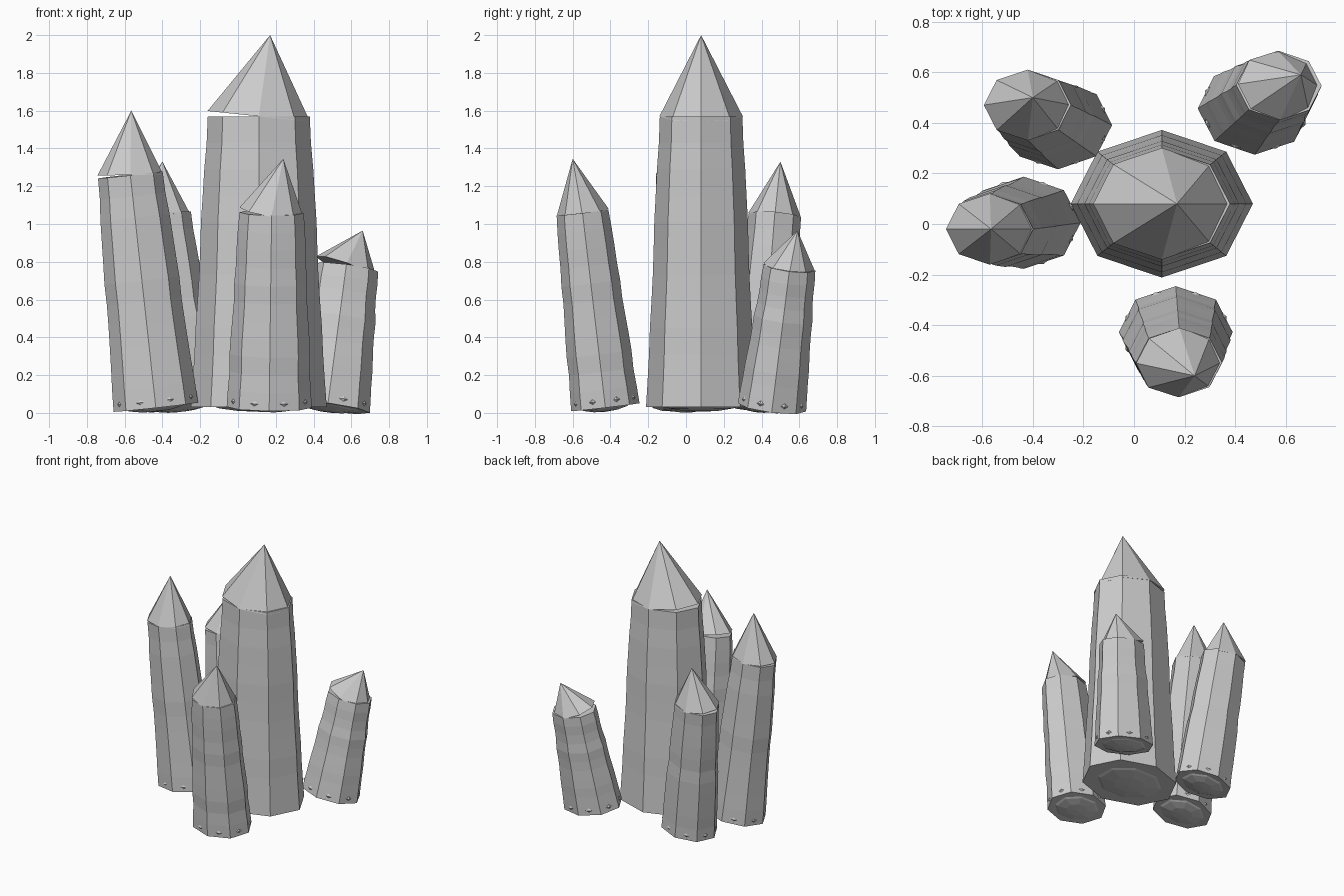
import bpy, bmesh, math, random
from mathutils import Vector

random.seed(4)
SIDES = 8
SQUASH = 0.81
UP = Vector((0, 0, 1))

cube = bpy.data.objects.get("Cube")
if cube:
    bpy.data.objects.remove(cube, do_unlink=True)

stone = bpy.data.materials.new("pale_grey_crystal")
GREY = (0.6, 0.6, 0.6, 1)
stone.use_nodes = True
stone.diffuse_color = GREY
bsdf = next(n for n in stone.node_tree.nodes if n.type == 'BSDF_PRINCIPLED')
bsdf.inputs["Base Color"].default_value = GREY


def finish(bm, name):
    bmesh.ops.recalc_face_normals(bm, faces=bm.faces)
    mesh = bpy.data.meshes.new(name)
    bm.to_mesh(mesh)
    bm.free()
    mesh.materials.append(stone)
    obj = bpy.data.objects.new(name, mesh)
    bpy.context.collection.objects.link(obj)


def ring(bm, centre, radius, normal):
    """Oval octagon of vertices, square to the given normal."""
    turn = UP.rotation_difference(normal)
    verts = []
    for i in range(SIDES):
        a = math.tau * i / SIDES
        p = Vector((math.cos(a), math.sin(a) * SQUASH, 0)) * radius
        verts.append(bm.verts.new(centre + turn @ p))
    return verts


def skin(bm, low, high):
    for i in range(SIDES):
        j = (i + 1) % SIDES
        bm.faces.new((low[i], low[j], high[j], high[i]))


def shaft(name, base, top, r_base, r_top, levels=11):
    """Tapered prism with faintly uneven growth steps."""
    bm = bmesh.new()
    axis = (top - base).normalized()
    rings = []
    for k in range(levels + 1):
        t = k / levels
        r = r_base + (r_top - r_base) * t
        if 0 < k < levels:
            r += random.uniform(-0.004, 0.004)
        rings.append(ring(bm, base.lerp(top, t), r, axis))
    for low, high in zip(rings, rings[1:]):
        skin(bm, low, high)
    bm.faces.new(rings[0])
    bm.faces.new(rings[-1])
    finish(bm, name)


def point(name, top, tip, radius, axis):
    """Closed pyramid cap leaning towards its tip."""
    bm = bmesh.new()
    lean = axis.lerp((tip - top).normalized(), 0.75).normalized()
    verts = ring(bm, top, radius, lean)
    apex = bm.verts.new(tip)
    for i in range(SIDES):
        bm.faces.new((verts[i], verts[(i + 1) % SIDES], apex))
    bm.faces.new(verts)
    finish(bm, name)


def root(name, base, axis, radius, spin):
    """Flattened ball bulging under the foot and poking through the sides."""
    bm = bmesh.new()
    bmesh.ops.create_uvsphere(bm, u_segments=SIDES, v_segments=8, radius=1)
    turn = UP.rotation_difference(axis)
    for v in bm.verts:
        x, y, z = v.co
        c, s = math.cos(spin), math.sin(spin)
        flat = Vector(((x * c - y * s) * radius,
                       (x * s + y * c) * radius * SQUASH, z * 0.06))
        v.co = base + axis * 0.036 + turn @ flat
    finish(bm, name)


# name, foot centre, shoulder centre, tip, foot radius, shoulder radius, root scale
CRYSTALS = [
    ("centre", (0.11, 0.08, 0.03), (0.11, 0.08, 1.57), (0.17, 0.08, 2.0), 0.36, 0.27, 0.88),
    ("front_right", (-0.435, 0.005, 0.03), (-0.57, -0.02, 1.26), (-0.565, -0.02, 1.6), 0.225, 0.172, 0.96),
    ("back_right", (-0.3, 0.39, 0.03), (-0.42, 0.47, 1.045), (-0.4, 0.5, 1.33), 0.215, 0.172, 0.96),
    ("front", (0.165, -0.427, 0.03), (0.178, -0.548, 1.06), (0.24, -0.6, 1.345), 0.225, 0.17, 0.96),
    ("back_left", (0.475, 0.455, 0.03), (0.573, 0.548, 0.77), (0.66, 0.59, 0.965), 0.225, 0.17, 0.96),
]

for name, foot, shoulder, tip, r_foot, r_top, swell in CRYSTALS:
    foot, shoulder, tip = Vector(foot), Vector(shoulder), Vector(tip)
    axis = (shoulder - foot).normalized()
    shaft(name + "_crystal_shaft", foot, shoulder, r_foot, r_top)
    point(name + "_crystal_point", shoulder, tip, r_top * 1.01, axis)
    root(name + "_crystal_root", foot, axis, r_foot * swell, math.pi / SIDES)
